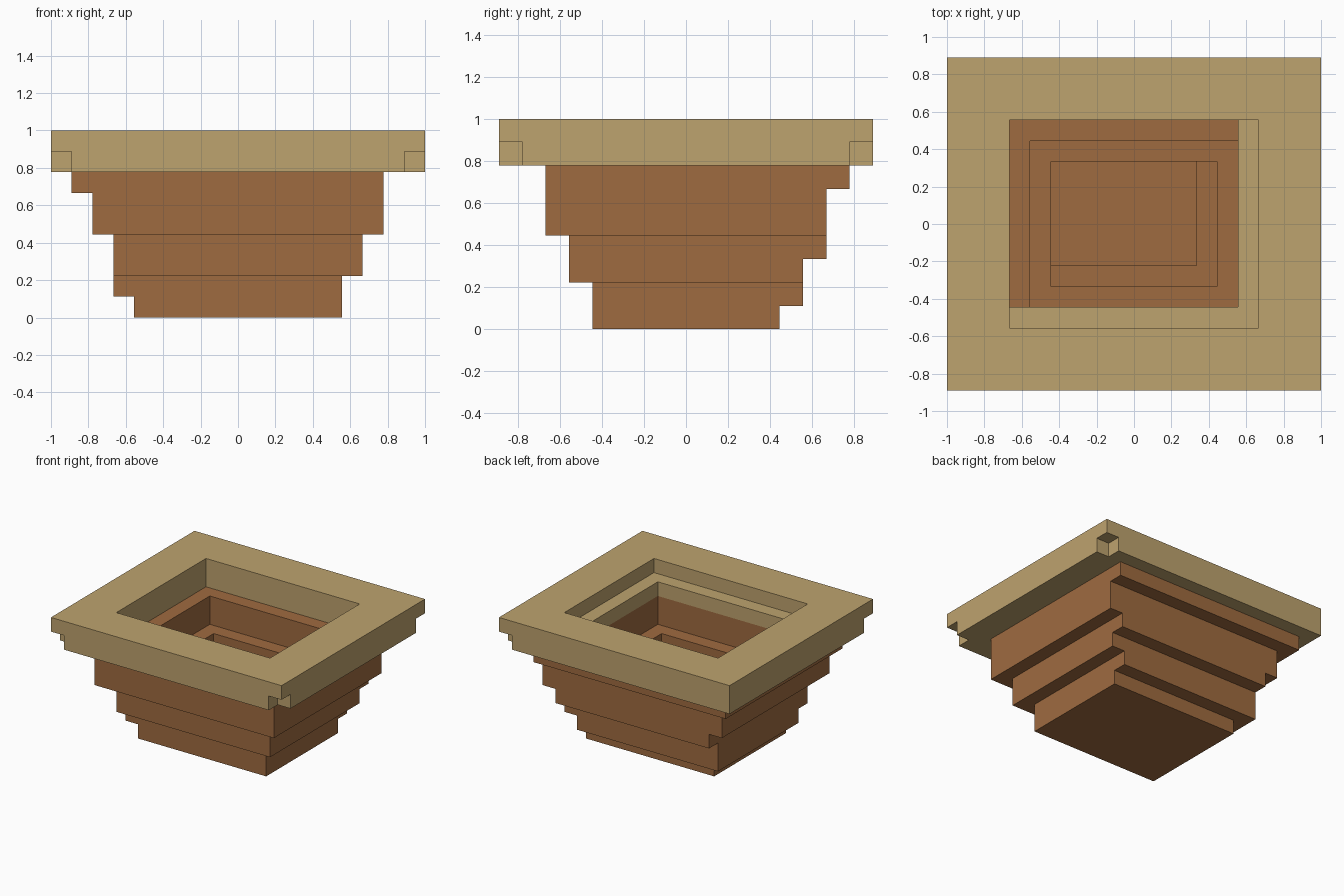
import bpy
import bmesh

U = 2 / 18  # one block

cube = bpy.data.objects.get("Cube")
if cube:
    bpy.data.objects.remove(cube)


def material(name, rgb):
    m = bpy.data.materials.new(name)
    m.use_nodes = True
    m.diffuse_color = (*rgb, 1)
    m.node_tree.nodes["Principled BSDF"].inputs["Base Color"].default_value = (*rgb, 1)
    return m


tan = material("tan", (0.515, 0.366, 0.156))
brown = material("brown", (0.347, 0.147, 0.051))


def loft(name, mat, steps, closed=False):
    """Join rectangles (x0, x1, y0, y1, z), given in blocks, into one surface."""
    bm = bmesh.new()
    loops = []
    for x0, x1, y0, y1, z in steps:
        corners = ((x0, y0), (x1, y0), (x1, y1), (x0, y1))
        loops.append([bm.verts.new((x * U, y * U, z * U)) for x, y in corners])
    pairs = list(zip(loops, loops[1:]))
    if closed:
        pairs.append((loops[-1], loops[0]))
    else:
        bm.faces.new(loops[0][::-1])
        bm.faces.new(loops[-1])
    for a, b in pairs:
        for i in range(4):
            j = (i + 1) % 4
            face = bm.faces.new((a[i], a[j], b[j], b[i]))
            if face.calc_area() < 1e-6:  # sides that line up need no ledge
                bm.faces.remove(face)
    mesh = bpy.data.meshes.new(name)
    bm.to_mesh(mesh)
    bm.free()
    mesh.materials.append(mat)
    ob = bpy.data.objects.new(name, mesh)
    bpy.context.collection.objects.link(ob)
    return ob


def tiers(levels):
    """Each tier (rectangle, z start, z end) becomes two loops."""
    return [(*r, z) for r, za, zb in levels for z in (za, zb)]


# Stepped bowl: outside going up, then inside going down to the floor
loft("stepped_bowl", brown, tiers([
    ((-5, 5, -4, 4), 0, 1),
    ((-6, 5, -4, 5), 1, 2),
    ((-6, 6, -5, 5), 2, 3),
    ((-6, 6, -5, 6), 3, 4),
    ((-7, 7, -6, 6), 4, 6),
    ((-8, 7, -6, 7), 6, 7),
    ((-5, 5, -4, 4), 7, 5),
    ((-4, 4, -3, 3), 5, 2),
    ((-4, 3, -2, 3), 2, 1),
]))

# Rim: a full upper slab over a lower slab with a smaller opening
full = (-9, 9, -8, 8)
loft("rim_upper", tan, tiers([(full, 8, 9), ((-6, 6, -5, 5), 9, 8)]), True)
rim = loft("rim_lower", tan, tiers([(full, 7, 8), ((-6, 5, -4, 5), 8, 7)]), True)

# Notches under three corners of the rim
bpy.context.view_layer.objects.active = rim
for sx, sy in ((1, -1), (1, 1), (-1, -1)):
    xs = sorted((8 * sx, 10 * sx))
    ys = sorted((7 * sy, 9 * sy))
    cutter = loft("notch_cutter", tan, [(*xs, *ys, 6), (*xs, *ys, 9)])
    cutter.hide_render = True
    mod = rim.modifiers.new("notch", "BOOLEAN")
    mod.operation = "DIFFERENCE"
    mod.solver = "EXACT"
    mod.object = cutter
    bpy.ops.object.modifier_apply(modifier=mod.name)
    bpy.data.objects.remove(cutter)
